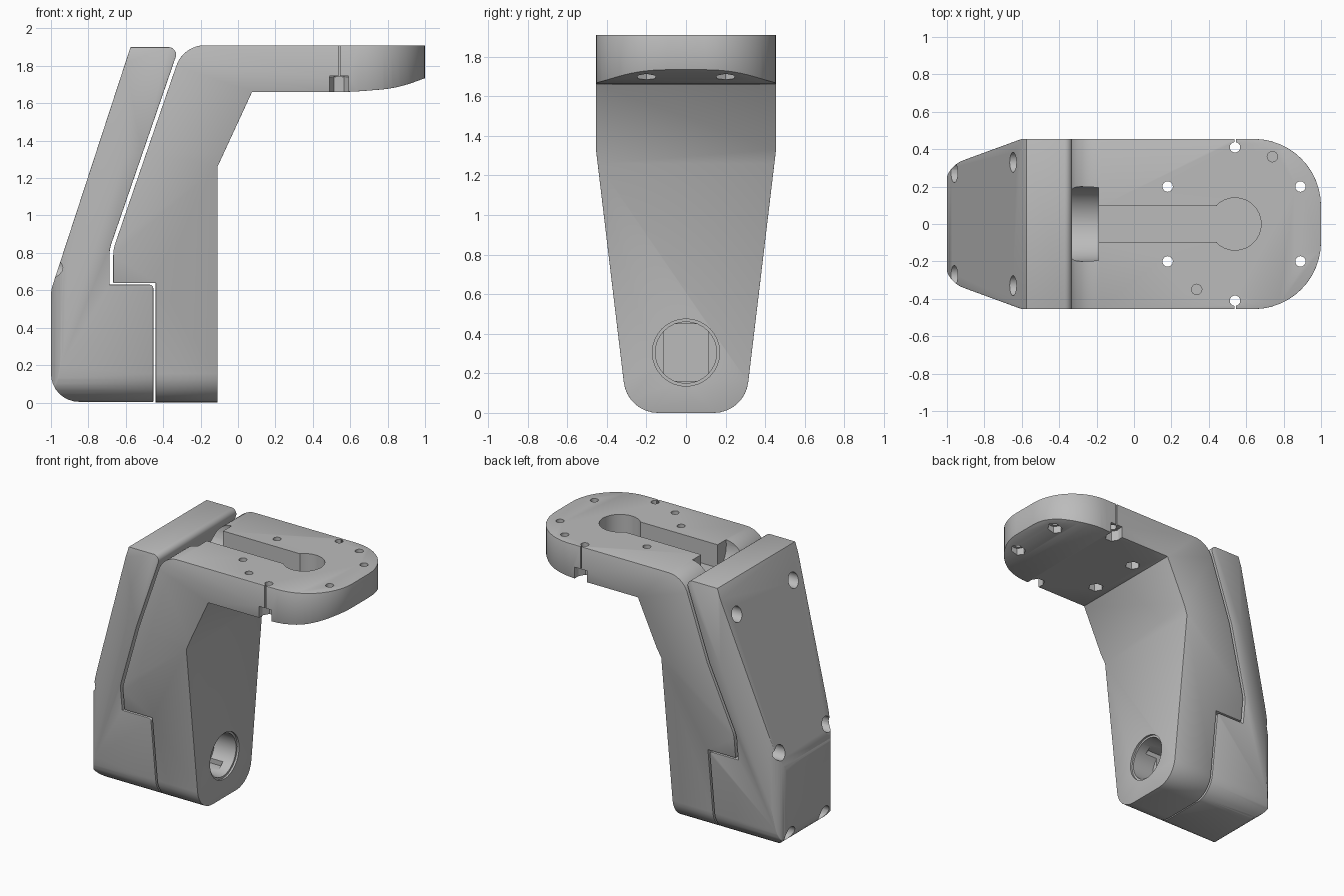
import bpy
import bmesh
from math import cos, sin, tan, pi
from mathutils import Vector

cube = bpy.data.objects.get("Cube")
if cube:
    bpy.data.objects.remove(cube, do_unlink=True)

grey = bpy.data.materials.new("plain grey")
grey.use_nodes = True
colour = (0.5, 0.5, 0.5, 1)
grey.diffuse_color = colour
grey.node_tree.nodes["Principled BSDF"].inputs["Base Color"].default_value = colour


def rounded(corners, steps=8):
    """Outline from (u, v, fillet radius) corners; the radius is optional."""
    out = []
    for i, corner in enumerate(corners):
        p = Vector(corner[:2])
        if len(corner) == 2:
            out.append(p)
            continue
        a = (Vector(corners[i - 1][:2]) - p).normalized()
        b = (Vector(corners[(i + 1) % len(corners)][:2]) - p).normalized()
        half, r = a.angle(b) / 2, corner[2]
        centre = p + (a + b).normalized() * r / sin(half)
        s, e = p + a * r / tan(half) - centre, p + b * r / tan(half) - centre
        sweep = s.angle(e)
        for k in range(steps + 1):
            t = k / steps
            out.append(centre + (s * sin((1 - t) * sweep) + e * sin(t * sweep)) / sin(sweep))
    return out


def circle(u, v, r, sides=24):
    return [(u + r * cos(2 * pi * k / sides), v + r * sin(2 * pi * k / sides)) for k in range(sides)]


def rect(u0, u1, v0, v1):
    return [(u0, v0), (u1, v0), (u1, v1), (u0, v1)]


def prism(name, outline, axis, lo, hi):
    """Extrude an outline along one axis."""
    place = {"x": lambda u, v, w: (w, u, v),
             "y": lambda u, v, w: (u, w, v),
             "z": lambda u, v, w: (u, v, w)}[axis]
    bm = bmesh.new()
    ends = [[bm.verts.new(place(u, v, w)) for u, v in outline] for w in (lo, hi)]
    n = len(outline)
    for ring in ends:
        bm.faces.new(ring)
    for i in range(n):
        j = (i + 1) % n
        bm.faces.new((ends[0][i], ends[0][j], ends[1][j], ends[1][i]))
    bmesh.ops.recalc_face_normals(bm, faces=bm.faces)
    mesh = bpy.data.meshes.new(name)
    bm.to_mesh(mesh)
    bm.free()
    mesh.materials.append(grey)
    obj = bpy.data.objects.new(name, mesh)
    bpy.context.collection.objects.link(obj)
    return obj


def activate(obj):
    bpy.ops.object.select_all(action="DESELECT")
    obj.select_set(True)
    bpy.context.view_layer.objects.active = obj


def combine(obj, outline, axis, lo, hi, operation="DIFFERENCE"):
    cutter = prism("cutter", outline, axis, lo, hi)
    activate(obj)
    mod = obj.modifiers.new("cut", "BOOLEAN")
    mod.operation, mod.solver, mod.object = operation, "EXACT", cutter
    bpy.ops.object.modifier_apply(modifier=mod.name)
    bpy.data.objects.remove(cutter, do_unlink=True)


def soften(obj, width):
    activate(obj)
    mod = obj.modifiers.new("soft edges", "BEVEL")
    mod.width, mod.segments = width, 2
    mod.limit_method, mod.angle_limit = "ANGLE", 0.7
    bpy.ops.object.modifier_apply(modifier=mod.name)


# Shared plan outline and tapering end outline
plan = rounded([(1, -0.455, 0.36), (1, 0.455, 0.36), (-0.6, 0.455),
                (-1.01, 0.305, 0.15), (-1.01, -0.305, 0.15), (-0.6, -0.455)], 12)
taper = rounded([(-0.296, 0, 0.175), (0.296, 0, 0.175), (0.547, 2.1), (-0.547, 2.1)])

# Side profiles of the arm and of the rear cover
arm_side = rounded([(-0.44, -0.1), (-0.11, -0.1), (-0.11, 1.26), (0.075, 1.66),
                    (0.6, 1.66, 2), (0.85, 1.68, 0.7), (1.1, 1.77), (1.1, 1.91),
                    (-0.292, 1.91, 0.16), (-0.667, 0.82, 0.2), (-0.667, 0.64), (-0.44, 0.64)])
cover_side = rounded([(-0.453, 0.004), (-1, 0.004, 0.15), (-1, 0.6, 0.18), (-0.575, 1.9),
                      (-0.315, 1.9, 0.04), (-0.687, 0.82, 0.2), (-0.687, 0.63),
                      (-0.453, 0.63, 0.02)])

arm = prism("arm", arm_side, "y", -0.7, 0.7)
cover = prism("rear_cover", cover_side, "y", -0.7, 0.7)
for part in (arm, cover):
    combine(part, plan, "z", -0.5, 2.5, "INTERSECT")
    combine(part, taper, "x", -1.5, 1.5, "INTERSECT")
    soften(part, 0.012)

# Keyhole pocket and rounded cable notch in the top
keyhole = [(-0.3, -0.095), (0.44, -0.095)]
keyhole += [(0.54 + 0.14 * cos(a), 0.14 * sin(a)) for a in [(-2.2 + 4.4 * k / 20) for k in range(21)]]
keyhole += [(0.44, 0.095), (-0.3, 0.095)]
combine(arm, keyhole, "z", 1.74, 2.1)
combine(arm, circle(0, 1.87, 0.2, 32), "x", -0.7, -0.19)

# Cable opening with a stepped rim, leading to a square channel
combine(arm, circle(0, 0.305, 0.17, 32), "x", -0.125, 0.1)
combine(arm, circle(0, 0.305, 0.155, 32), "x", -0.3, 0.1)
for part in (arm, cover):
    combine(part, rect(-0.11, 0.11, 0.16, 0.45), "x", -0.7, -0.2)

# Bolt holes with nut recesses in the platform
for side in (-1, 1):
    for x, y in ((0.18, 0.2), (0.89, 0.2), (0.54, 0.41)):
        combine(arm, circle(x, side * y, 0.028, 16), "z", 1.5, 2.1)
        combine(arm, circle(x, side * y, 0.053, 6), "z", 1.5, 1.74)
    edge = sorted((side * 0.41, side * 0.5))
    combine(arm, rect(0.49, 0.592, *edge), "z", 1.5, 1.745)
    combine(arm, rect(0.536, 0.546, *edge), "z", 1.5, 2.1)
for x, y in ((0.74, 0.36), (0.335, -0.35)):
    combine(arm, circle(x, y, 0.028, 16), "z", 1.82, 2.1)

# Screw holes in the rear cover
for side in (-1, 1):
    for y, z, depth in ((0.33, 1.68, -0.54), (0.275, 0.72, -0.8), (0.2, 0.1, -0.8)):
        combine(cover, circle(side * y, z, 0.054, 20), "x", -1.3, depth)

for part in (arm, cover):
    activate(part)
    bpy.ops.object.shade_smooth_by_angle(angle=0.5)
